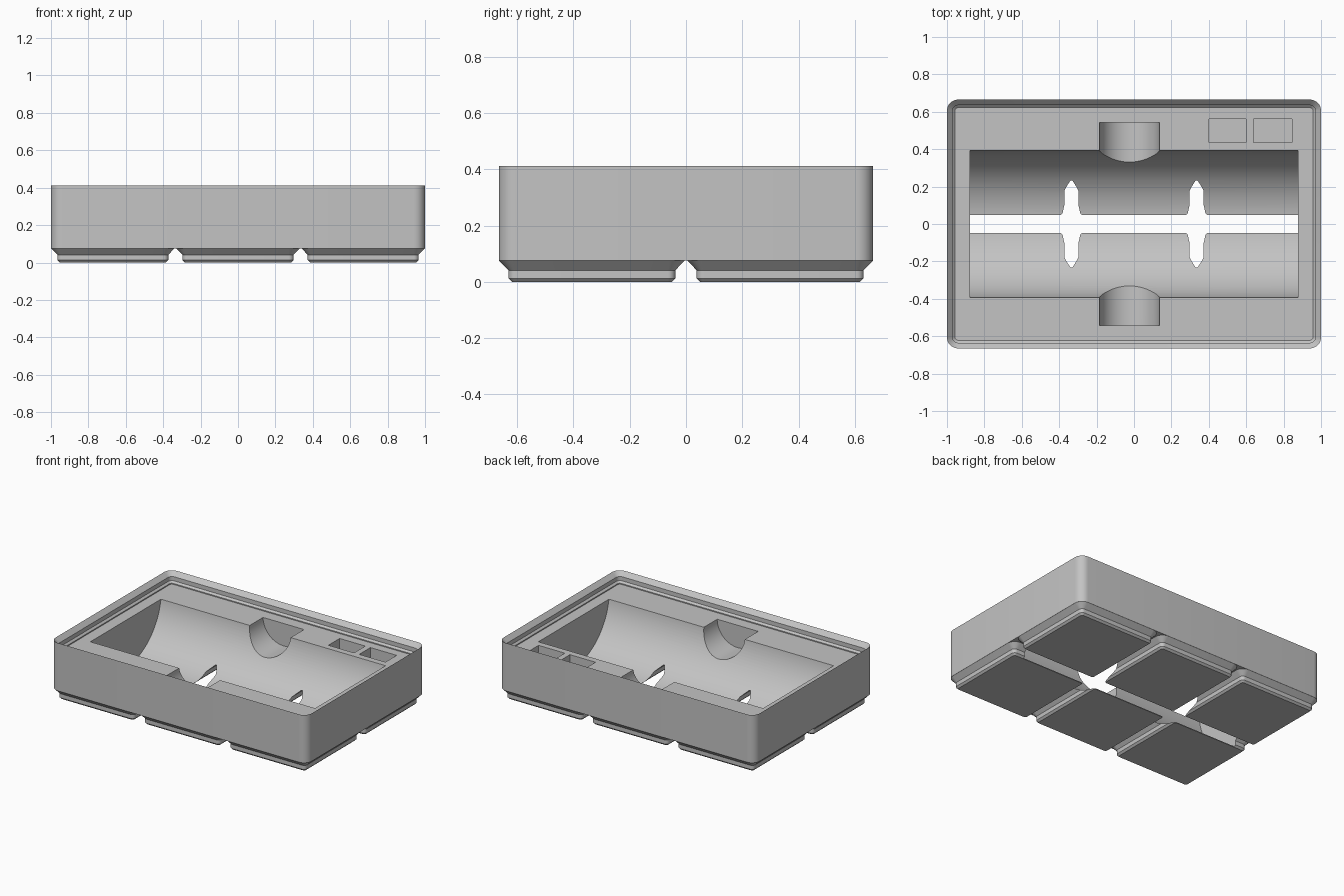
import bpy, bmesh, math
from mathutils import Matrix

if "Cube" in bpy.data.objects:
    bpy.data.objects.remove(bpy.data.objects["Cube"])

CELL = 2 / 3 * 1.004      # grid pitch of the feet
HX, HY = 1.0, 0.6653      # half size of the tray
FOOT_Z, FLOOR_Z, TOP_Z = 0.0757, 0.335, 0.413
RADIUS = 0.06

grey = bpy.data.materials.new("light_grey")
grey.diffuse_color = (0.55, 0.55, 0.55, 1)
grey.use_nodes = True
grey.node_tree.nodes["Principled BSDF"].inputs["Base Color"].default_value = grey.diffuse_color


def add_object(name, bm):
    bmesh.ops.recalc_face_normals(bm, faces=bm.faces)
    mesh = bpy.data.meshes.new(name)
    bm.to_mesh(mesh)
    bm.free()
    mesh.materials.append(grey)
    ob = bpy.data.objects.new(name, mesh)
    bpy.context.collection.objects.link(ob)
    return ob


def rounded_loft(name, hx, hy, radius, levels, cx=0, cy=0, seg=8):
    """Stack of rounded rectangles; levels are (inset, z) pairs."""
    bm = bmesh.new()
    rings = []
    for inset, z in levels:
        r = max(radius - inset, 0.004)
        ring = []
        for q, (sx, sy) in enumerate(((1, 1), (-1, 1), (-1, -1), (1, -1))):
            for i in range(seg + 1):
                a = (q + i / seg) * math.pi / 2
                ring.append(bm.verts.new((
                    cx + sx * (hx - inset - r) + r * math.cos(a),
                    cy + sy * (hy - inset - r) + r * math.sin(a), z)))
        rings.append(ring)
    n = len(rings[0])
    for a, b in zip(rings, rings[1:]):
        for i in range(n):
            j = (i + 1) % n
            bm.faces.new((a[i], a[j], b[j], b[i]))
    bm.faces.new(rings[0][::-1])
    bm.faces.new(rings[-1])
    return add_object(name, bm)


def cylinder(name, radius, length, axis, loc):
    bm = bmesh.new()
    turn = Matrix.Rotation(math.pi / 2, 4, 'Y' if axis == 'X' else 'X')
    bmesh.ops.create_cone(bm, cap_ends=True, segments=128, radius1=radius,
                          radius2=radius, depth=length,
                          matrix=Matrix.Translation(loc) @ turn)
    return add_object(name, bm)


def box(name, x0, x1, y0, y1, z0, z1):
    bm = bmesh.new()
    size = Matrix.Diagonal((x1 - x0, y1 - y0, z1 - z0, 1))
    mid = Matrix.Translation(((x0 + x1) / 2, (y0 + y1) / 2, (z0 + z1) / 2))
    bmesh.ops.create_cube(bm, size=1, matrix=mid @ size)
    return add_object(name, bm)


def combine(target, tool, operation):
    tool.hide_render = True
    mod = target.modifiers.new(tool.name, 'BOOLEAN')
    mod.operation, mod.solver, mod.object = operation, 'EXACT', tool
    bpy.context.view_layer.objects.active = target
    bpy.ops.object.modifier_apply(modifier=mod.name)
    bpy.data.objects.remove(tool)


# Tray block with the stepped stacking lip
tray = rounded_loft("tray", HX, HY, RADIUS, [
    (0, FOOT_Z), (0, TOP_Z), (0.030, TOP_Z - 0.030), (0.030, TOP_Z - 0.059),
    (0.043, TOP_Z - 0.071), (0.043, FLOOR_Z)])

# Six stepped feet, locked into the underside
pitch = 0.6693
for i in (-1, 0, 1):
    for j in (-0.5, 0.5):
        foot = rounded_loft("foot", pitch / 2, pitch / 2, 0.064, [
            (0.051, 0), (0.0382, 0.0127), (0.0382, 0.0414),
            (0.0045, FOOT_Z), (0.03, FOOT_Z + 0.02)], i * pitch, j * pitch)
        combine(tray, foot, 'UNION')

# Long half-round trough and the finger notch across it
combine(tray, cylinder("trough", 0.3984, 1.754, 'X', (0, 0, 0.3986)), 'DIFFERENCE')
combine(tray, cylinder("notch", 0.16, 1.084, 'Y', (-0.024, 0, FLOOR_Z + 0.002)),
        'DIFFERENCE')

# Two small rectangular pockets
for x0, x1 in ((0.40, 0.60), (0.64, 0.845)):
    combine(tray, box("pocket", x0, x1, 0.437, 0.562, 0.2, 0.5), 'DIFFERENCE')

# Smooth the round parts, keep the edges sharp
bpy.ops.object.select_all(action='DESELECT')
tray.select_set(True)
bpy.context.view_layer.objects.active = tray
bpy.ops.object.shade_smooth_by_angle(angle=math.radians(25))
